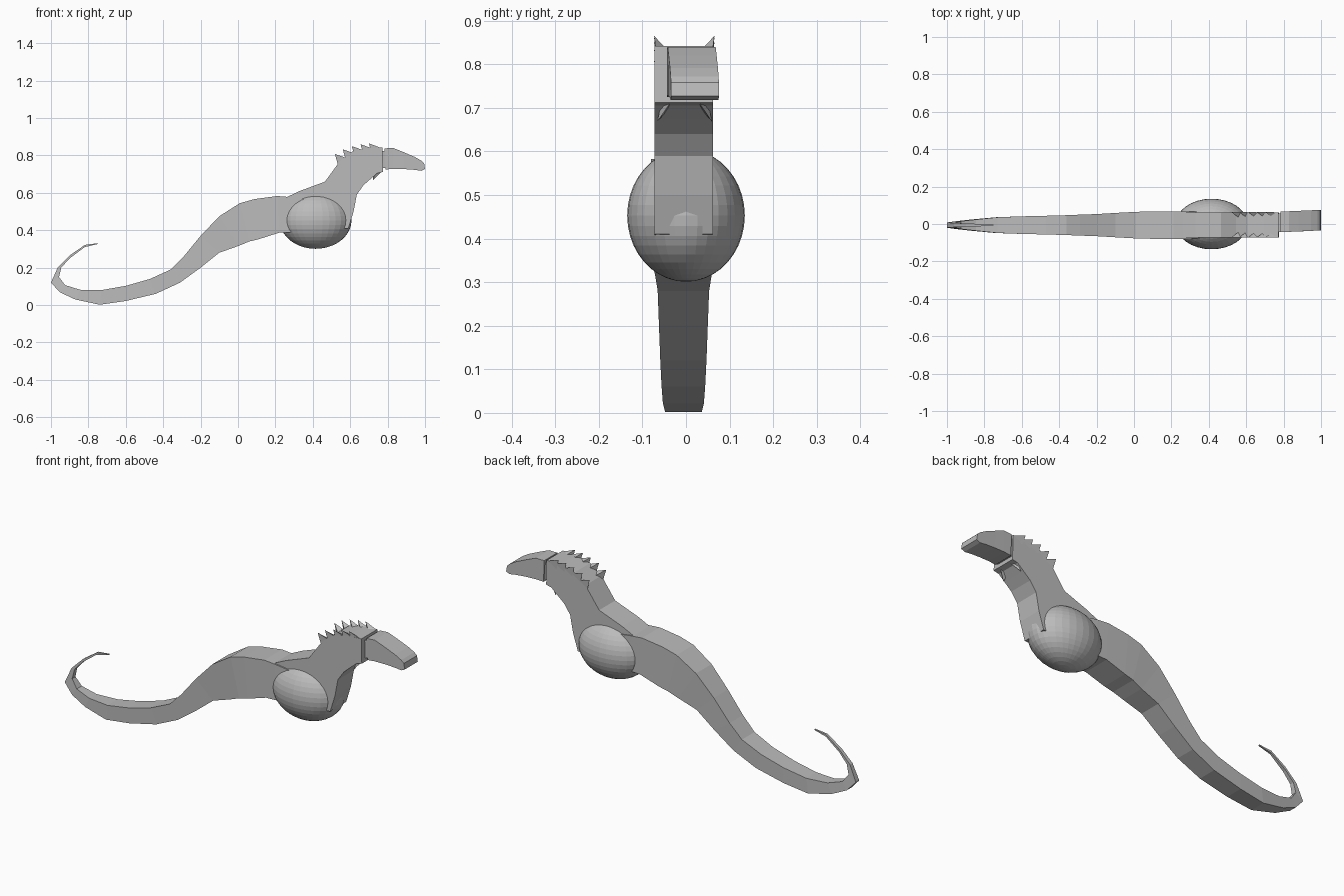
import bpy, bmesh
from mathutils import Vector

grey = bpy.data.materials.new("stone grey")
grey.diffuse_color = (0.5, 0.5, 0.5, 1)


def finish(bm, name):
    bmesh.ops.recalc_face_normals(bm, faces=bm.faces[:])
    me = bpy.data.meshes.new(name)
    bm.to_mesh(me)
    bm.free()
    me.materials.append(grey)
    ob = bpy.data.objects.new(name, me)
    bpy.context.collection.objects.link(ob)
    return ob


def loft(name, sections):
    """Four-sided tube: each section is upper x,z / lower x,z / y centre / half width."""
    bm = bmesh.new()
    rings = []
    for ux, uz, lx, lz, yc, hw in sections:
        rings.append([bm.verts.new(p) for p in (
            (ux, yc - hw, uz), (ux, yc + hw, uz),
            (lx, yc + hw, lz), (lx, yc - hw, lz))])
    for a, b in zip(rings, rings[1:]):
        for i in range(4):
            j = (i + 1) % 4
            bm.faces.new((a[i], a[j], b[j], b[i]))
    bm.faces.new(rings[0])
    bm.faces.new(rings[-1])
    return finish(bm, name)


# curling tail and trunk: inner x,z, outer x,z, half width
tail = [
    (-.750, .326, -.750, .331, .003), (-.820, .310, -.818, .322, .006),
    (-.900, .250, -.898, .267, .009), (-.945, .200, -.963, .203, .011),
    (-.957, .150, -1.00, .120, .014), (-.925, .107, -.952, .068, .021),
    (-.845, .082, -.870, .030, .030), (-.730, .080, -.740, .002, .042),
    (-.600, .103, -.600, .022, .047), (-.470, .140, -.440, .060, .050),
    (-.360, .190, -.310, .120, .053), (-.290, .260, -.200, .200, .056),
    (-.200, .370, -.100, .280, .059), (-.100, .475, .005, .317, .065),
    (.010, .545, .060, .340, .071), (.090, .567, .110, .352, .073),
    (.210, .583, .220, .387, .074), (.270, .578, .300, .390, .074),
    (.400, .560, .400, .400, .070)]
loft("tail_and_trunk", [(a, b, c, d, -.006, w) for a, b, c, d, w in tail])

# neck rising out of the belly: back x,z, throat x,z
neck = [
    (.250, .572, .420, .400), (.330, .610, .590, .410), (.465, .660, .618, .500),
    (.505, .715, .635, .590), (.545, .770, .670, .640), (.610, .820, .710, .675),
    (.695, .840, .745, .705), (.772, .842, .775, .712)]
loft("neck", [(*s, -.005, .067) for s in neck])

# narrow joint behind the head
loft("head_joint", [(.765, .825, .765, .730, .005, .050),
                    (.795, .825, .795, .735, .008, .048)])

# beaked head
head = [(.784, .838, .788, .725), (.830, .840, .830, .728), (.880, .820, .890, .727),
        (.945, .792, .945, .723), (.980, .772, .980, .718), (.995, .758, 1.0, .727)]
loft("head", [(*s, .011 + (s[0] - .784) * .045, .055) for s in head])

# round belly
bm = bmesh.new()
bmesh.ops.create_uvsphere(bm, u_segments=32, v_segments=20, radius=1)
for v in bm.verts:
    v.co = Vector((.415 + v.co.x * .192, v.co.y * .135, .453 + v.co.z * .152))
finish(bm, "belly")


def add_spike(bm, tip, base):
    vs = [bm.verts.new(p) for p in (tip, *base)]
    for f in ((0, 1, 2), (0, 2, 3), (0, 3, 1), (1, 2, 3)):
        bm.faces.new([vs[i] for i in f])


# two rows of swept-back spikes along the crest
bm = bmesh.new()
crest = [(.518, .808, .790), (.560, .833, .815), (.608, .850, .832),
         (.655, .860, .842), (.700, .865, .845)]
for side in (-1, 1):
    for x, z, zb in crest:
        y = -.004 + side * .066
        add_spike(bm, (x, y + side * .003, z),
                  ((x + .015, y, zb - .035), (x + .065, y, zb - .005),
                   (x + .045, y - side * .030, zb - .015)))
finish(bm, "crest_spikes")

# small throat barbs
bm = bmesh.new()
for side in (-1, 1):
    y = -.003 + side * .045
    add_spike(bm, (.722, y + side * .018, .668),
              ((.735, y + side * .010, .705), (.765, y - side * .012, .712),
               (.722, y - side * .005, .694)))
finish(bm, "throat_barbs")
